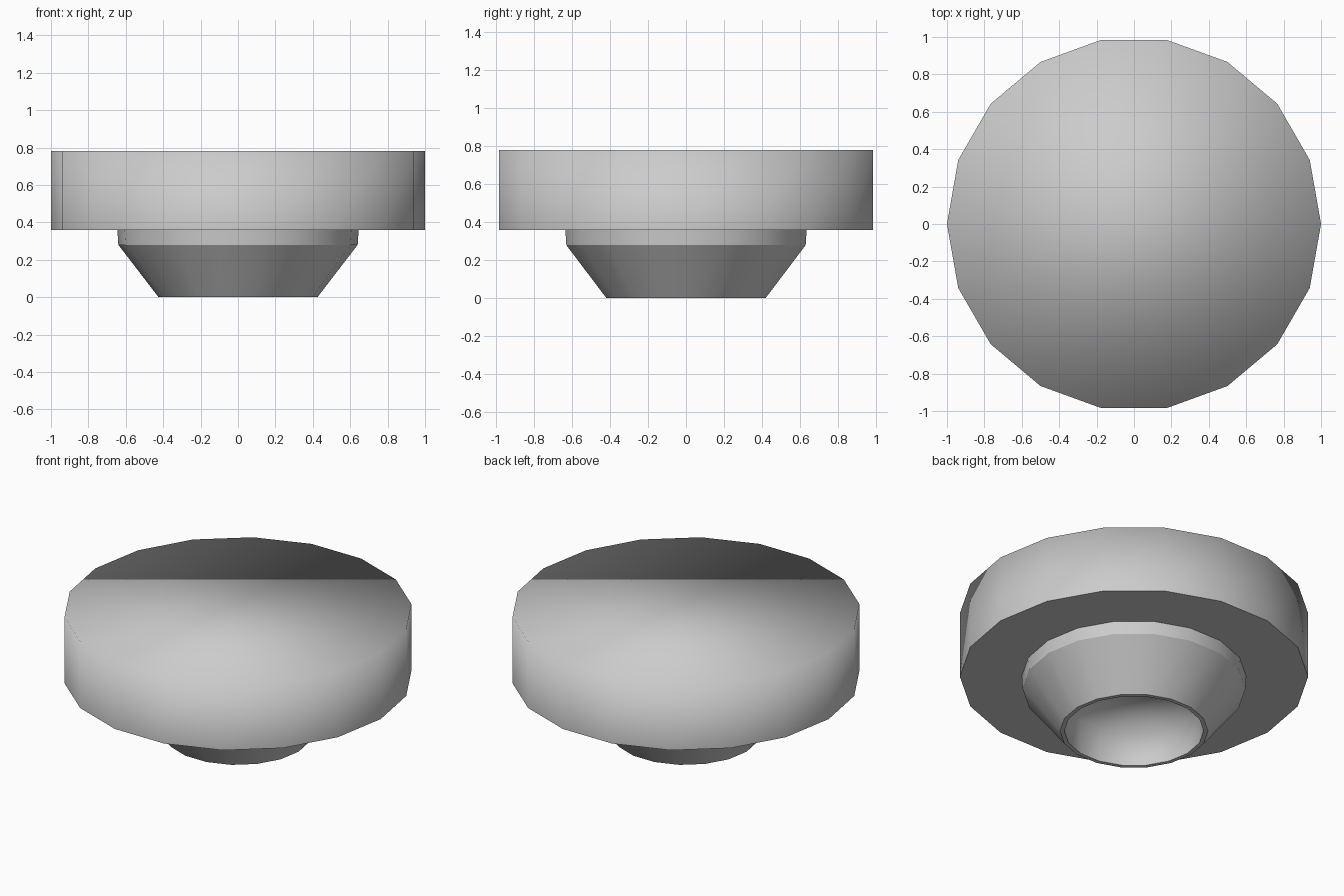
import bpy
import bmesh
from math import cos, sin, tau

if "Cube" in bpy.data.objects:
    bpy.data.objects.remove(bpy.data.objects["Cube"])

SIDES = 18


def lathe(name, profile):
    """Turn (radius, z, sharp) points into a capped body; sharp marks hard rings."""
    bm = bmesh.new()
    rings = []
    for r, z, _ in profile:
        rings.append([bm.verts.new((r * cos(tau * i / SIDES), r * sin(tau * i / SIDES), z))
                      for i in range(SIDES)])
    # walls between neighbouring rings
    for a, b in zip(rings, rings[1:]):
        for i in range(SIDES):
            j = (i + 1) % SIDES
            bm.faces.new((a[i], a[j], b[j], b[i]))
    # end caps
    bm.faces.new(rings[0][::-1])
    bm.faces.new(rings[-1])
    bmesh.ops.recalc_face_normals(bm, faces=bm.faces[:])
    for f in bm.faces:
        f.smooth = True
    for ring, (_, _, sharp) in zip(rings, profile):
        if sharp:
            for i in range(SIDES):
                bm.edges.get((ring[i], ring[(i + 1) % SIDES])).smooth = False
    mesh = bpy.data.meshes.new(name)
    bm.to_mesh(mesh)
    bm.free()
    obj = bpy.data.objects.new(name, mesh)
    bpy.context.collection.objects.link(obj)
    return obj


# knob: pocket ceiling, thin foot rim, flared neck, collar, wide disc
lathe("knob_body", [
    (0.40, 0.22, False),
    (0.40, 0.00, True),
    (0.425, 0.00, True),
    (0.64, 0.28, True),
    (0.645, 0.36, True),
    (1.00, 0.36, True),
    (1.00, 0.78, False),
])
